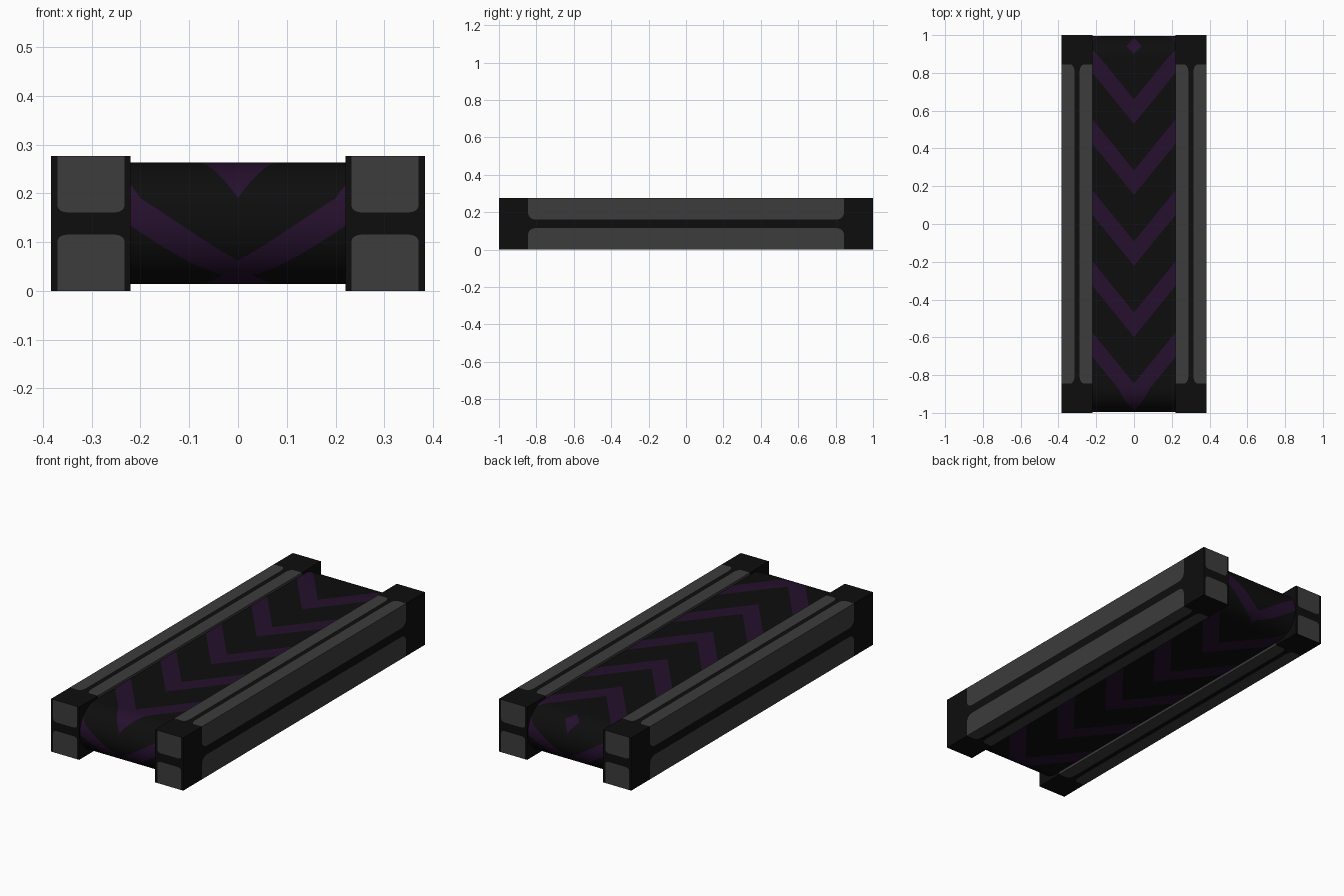
import bpy, bmesh, math
from mathutils import Vector

if "Cube" in bpy.data.objects:
    bpy.data.objects.remove(bpy.data.objects["Cube"])


def material(name, rgb):
    m = bpy.data.materials.new(name)
    m.diffuse_color = (*rgb, 1)
    m.use_nodes = True
    m.node_tree.nodes["Principled BSDF"].inputs["Base Color"].default_value = m.diffuse_color
    return m


BLACK = material("black rubber", (0.004, 0.004, 0.004))
GREY = material("dark grey panel", (0.045, 0.045, 0.045))
PURPLE = material("deep purple", (0.018, 0.005, 0.026))


def finish(bm, name, mats):
    me = bpy.data.meshes.new(name)
    bm.to_mesh(me)
    bm.free()
    ob = bpy.data.objects.new(name, me)
    bpy.context.collection.objects.link(ob)
    for m in mats:
        me.materials.append(m)
    mod = ob.modifiers.new("mirror", 'MIRROR')
    mod.use_axis = (True, False, False)
    return ob


# ---- Side rails: boxes whose six faces each carry two grey panels ----
X0, X1, H = 0.22, 0.383, 0.276
CENTRE = Vector(((X0 + X1) / 2, 0, H / 2))


def panelled_face(bm, origin, a_axis, b_axis, ra, rb):
    """Dark face with two flush grey panels, rounded towards the middle stripe."""
    o, A, B = Vector(origin), Vector(a_axis), Vector(b_axis)
    a0, a1, b1 = 0.078, 0.922, 0.417
    steps = [math.pi / 2 * i / 5 for i in range(6)]
    left = [(a0 + ra * (1 - math.cos(t)), b1 - rb * (1 - math.sin(t))) for t in steps]
    right = [(1 - a, b) for a, b in reversed(left)]
    low = [(a0, 0)] + left + right + [(a1, 0)]
    high = [(1 - a, 1 - b) for a, b in low]

    def verts(points):
        return [bm.verts.new(o + A * a + B * b) for a, b in points]
    vl, vh = verts(low), verts(high)
    c = verts([(0, 0), (1, 0), (1, 1), (0, 1)])
    dark = [c[0]] + vl + [c[1], c[2]] + vh + [c[3]]
    for loop, mat in ((vl, 1), (vh, 1), (dark, 0)):
        f = bm.faces.new(loop)
        f.material_index = mat
        f.normal_update()
        if f.normal.dot(o + (A + B) / 2 - CENTRE) < 0:
            f.normal_flip()


bm = bmesh.new()
W = X1 - X0
for x in (X0, X1):
    panelled_face(bm, (x, -1, 0), (0, 2, 0), (0, 0, H), 0.02, 0.12)
for z in (0, H):
    panelled_face(bm, (X0, -1, z), (0, 2, 0), (W, 0, 0), 0.02, 0.12)
for y in (-1, 1):
    panelled_face(bm, (X0, y, 0), (W, 0, 0), (0, 0, H), 0.12, 0.05)
bmesh.ops.remove_doubles(bm, verts=bm.verts, dist=1e-5)
finish(bm, "side_rails", [BLACK, GREY])

# ---- Belt: flat runs and half-round ends, cut along the chevron lines ----
R, ZC, YC, HALF = 0.1245, 0.1385, 0.87, 0.22
SLOPE, FIRST, PERIOD, THICK = 1.23, 0.53, 0.376, 0.13
EDGES = [FIRST + PERIOD * k + d for k in range(-6, 3) for d in (0, THICK)]


def belt_patch(bm, u0, u1, v0, v1, rows, place):
    """Strip in pattern space (x, v), chevrons cut in, then placed by u."""
    p = bmesh.new()
    vs = [v0 + (v1 - v0) * i / rows for i in range(rows + 1)]
    grid = [(p.verts.new((0, v, 0)), p.verts.new((HALF, v, 0))) for v in vs]
    for (a, b), (c, d) in zip(grid, grid[1:]):
        p.faces.new((a, b, d, c))
    for e in EDGES:
        bmesh.ops.bisect_plane(p, geom=p.verts[:] + p.edges[:] + p.faces[:], dist=1e-6,
                               plane_co=(0, e, 0), plane_no=(-SLOPE, 1, 0))
    new = {}
    for v in p.verts:
        u = u0 + (u1 - u0) * (v.co.y - v0) / (v1 - v0)
        y, z = place(u)
        new[v] = bm.verts.new((v.co.x, y, z))
    for f in p.faces:
        c = f.calc_center_median()
        phase = (c.y - SLOPE * c.x - FIRST) % PERIOD
        g = bm.faces.new([new[v] for v in f.verts])
        g.material_index = 1 if phase < THICK else 0
        g.normal_update()
        mid = g.calc_center_median()
        out = Vector((0, mid.y - max(-YC, min(YC, mid.y)), mid.z - ZC))
        if g.normal.dot(out) < 0:
            g.normal_flip()
    p.free()


def round_end(side):
    return lambda t: (side * (YC + R * math.sin(math.radians(t))),
                      ZC + R * math.cos(math.radians(t)))


bm = bmesh.new()
belt_patch(bm, -YC, YC, -YC, YC, 1, lambda u: (u, ZC + R))
belt_patch(bm, -YC, YC, -YC, YC, 1, lambda u: (u, ZC - R))
front = [(0, -0.87), (34, -0.92), (66, -0.975), (129, -1.225), (146, -1.30)]
back = [(34, 0.955), (66, 0.905), (129, 0.655), (146, 0.58)]
for side, spans in ((-1, front), (1, back)):
    parts = list(zip(spans, spans[1:]))
    parts.append(((146, side * 0.94), (180, side * YC)))
    if side == 1:
        parts.append(((0, YC), (34, 0.955)))
    for (t0, v0), (t1, v1) in parts:
        belt_patch(bm, t0, t1, v0, v1, max(2, round((t1 - t0) / 6)), round_end(side))
bmesh.ops.remove_doubles(bm, verts=bm.verts, dist=1e-5)
belt = finish(bm, "conveyor_belt", [BLACK, PURPLE])
bpy.context.view_layer.objects.active = belt
belt.select_set(True)
bpy.ops.object.shade_smooth_by_angle(angle=math.radians(30))
